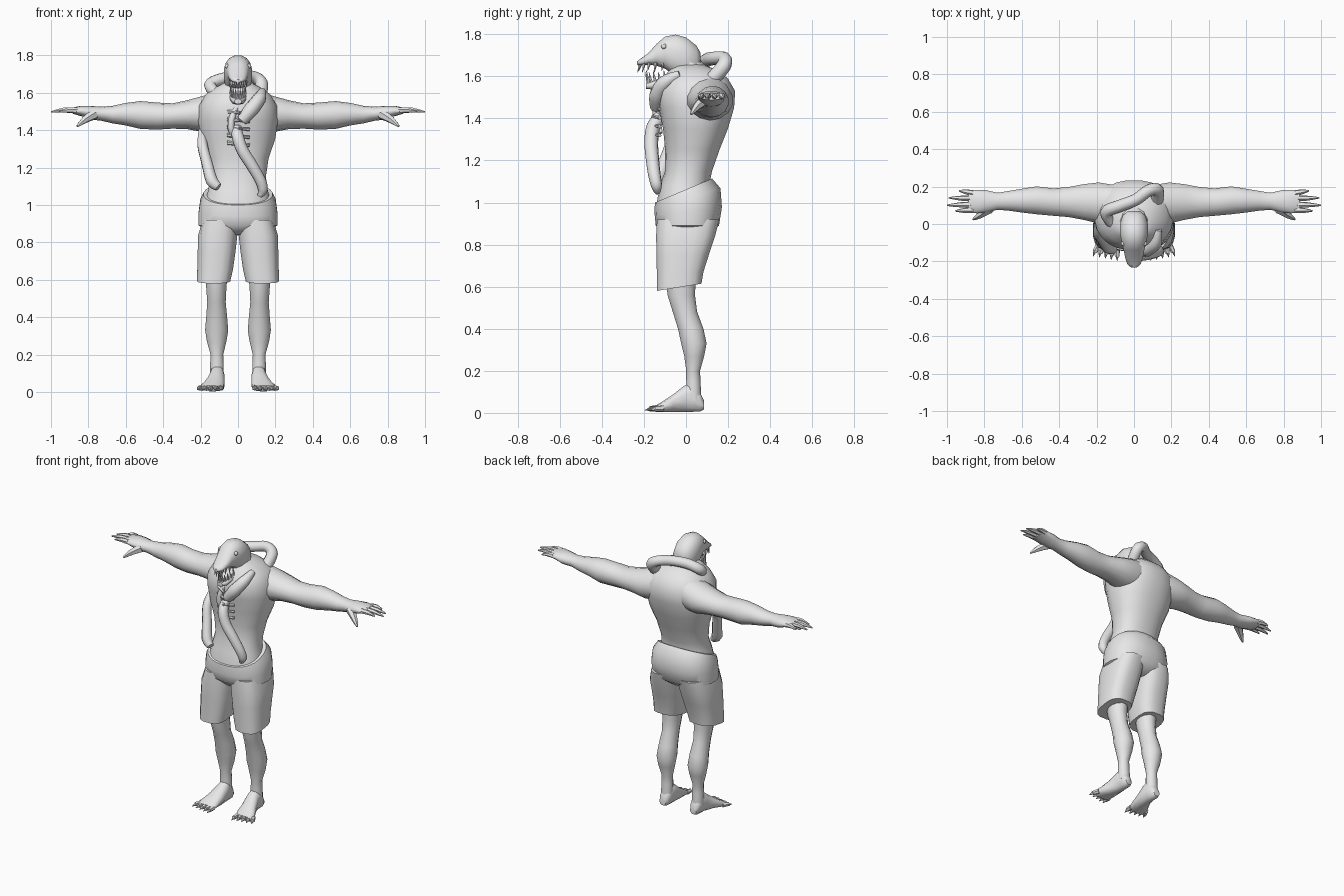
import bpy, bmesh, math
from mathutils import Vector

grey = bpy.data.materials.new("plain_grey")
grey.diffuse_color = (0.8, 0.8, 0.8, 1)


def finish(name, bm, angle=50):
    bmesh.ops.recalc_face_normals(bm, faces=bm.faces)
    me = bpy.data.meshes.new(name)
    bm.to_mesh(me)
    bm.free()
    me.shade_smooth()
    me.set_sharp_from_angle(angle=math.radians(angle))
    me.materials.append(grey)
    ob = bpy.data.objects.new(name, me)
    bpy.context.collection.objects.link(ob)
    return ob


def skin(bm, rings):
    n = len(rings[0])
    for r, q in zip(rings, rings[1:]):
        for i in range(n):
            bm.faces.new((r[i], r[(i + 1) % n], q[(i + 1) % n], q[i]))
    bm.faces.new(rings[0])
    bm.faces.new(rings[-1])


def loft(name, axis, rows, n=16, power=2.3, side=1):
    """Rounded rings (t, a0, a1, b0, b1, slope) stacked along one axis."""
    bm = bmesh.new()
    rings = []
    for row in rows:
        t, a0, a1, b0, b1 = row[:5]
        slope = row[5] if len(row) > 5 else 0
        ring = []
        for i in range(n):
            u = 2 * math.pi * (i + 0.5) / n
            c, s = math.cos(u), math.sin(u)
            c = math.copysign(abs(c) ** (2 / power), c)
            s = math.copysign(abs(s) ** (2 / power), s)
            a = (a0 + a1) / 2 + (a1 - a0) / 2 * c
            b = (b0 + b1) / 2 + (b1 - b0) / 2 * s
            k = t + slope * (b - b0)
            p = {'x': (k, a, b), 'y': (a, k, b), 'z': (a, b, k)}[axis]
            ring.append(bm.verts.new((p[0] * side, p[1], p[2])))
        rings.append(ring)
    skin(bm, rings)
    return finish(name, bm)


def sweep(bm, pts, radii, n=8, steps=4, side=1):
    """Round tube along a smoothed path."""
    P = [Vector((p[0] * side, p[1], p[2])) for p in pts]
    path = []
    for i in range(len(P) - 1):
        a, b, c, d = P[max(i - 1, 0)], P[i], P[i + 1], P[min(i + 2, len(P) - 1)]
        for k in range(steps):
            t = k / steps
            v = 0.5 * (2 * b + (c - a) * t + (2 * a - 5 * b + 4 * c - d) * t * t
                       + (3 * b - a - 3 * c + d) * t ** 3)
            path.append((v, radii[i] * (1 - t) + radii[i + 1] * t))
    path.append((P[-1], radii[-1]))
    rings, ref = [], None
    for i, (v, r) in enumerate(path):
        d = (path[min(i + 1, len(path) - 1)][0] - path[max(i - 1, 0)][0]).normalized()
        if ref is None:
            ref = d.orthogonal()
        ref = (ref - d * ref.dot(d)).normalized()
        o = d.cross(ref)
        rings.append([bm.verts.new(v + r * (math.cos(2 * math.pi * j / n) * ref
                                            + math.sin(2 * math.pi * j / n) * o))
                      for j in range(n)])
    skin(bm, rings)


def tube(name, pts, radii, **kw):
    bm = bmesh.new()
    sweep(bm, pts, radii, **kw)
    return finish(name, bm)


def spikes(name, pairs, n=6, side=1):
    """Group of tapered spikes: (base, tip, base radius, tip radius)."""
    bm = bmesh.new()
    for a, b, r0, r1 in pairs:
        sweep(bm, [a, b], [r0, r1], n=n, steps=1, side=side)
    return finish(name, bm)


# Torso
loft("torso", 'z', [
    (1.00, -.18, .18, -.14, .13), (1.08, -.16, .16, -.125, .11),
    (1.15, -.15, .15, -.10, .125), (1.25, -.165, .165, -.10, .16),
    (1.35, -.20, .20, -.11, .20), (1.45, -.215, .215, -.13, .23),
    (1.53, -.21, .21, -.14, .235), (1.59, -.175, .175, -.11, .20),
    (1.63, -.12, .12, -.08, .15), (1.66, -.06, .06, -.06, .07)], n=24)

# Neck
tube("neck", [(0, .06, 1.54), (0, .02, 1.61), (0, -.01, 1.68)], [.11, .085, .065], n=12)

# Shorts: hips with a waistline rising to the back, then two legs
loft("shorts_hips", 'z', [
    (.84, -.12, .12, -.09, .09), (.89, -.212, .212, -.145, .158),
    (.94, -.212, .212, -.15, .172, .12), (.98, -.203, .203, -.15, .165, .28),
    (1.00, -.185, .185, -.148, .125, .42)], n=24)

for side, word in ((-1, "left"), (1, "right")):
    loft(word + "_shorts_leg", 'z', [
        (.58, .04, .22, -.14, .075, .16), (.65, .025, .219, -.14, .085, .1),
        (.75, .012, .217, -.142, .11), (.84, .002, .214, -.144, .14),
        (.92, .0, .19, -.14, .16)], power=2.8, side=side)

    # Bare leg
    loft(word + "_leg", 'z', [
        (.06, .075, .15, .0, .075), (.15, .075, .15, .0, .07),
        (.20, .078, .148, .0, .068), (.27, .06, .168, -.01, .088),
        (.33, .05, .178, -.025, .10), (.40, .056, .172, -.04, .085),
        (.48, .064, .166, -.065, .055), (.56, .06, .172, -.09, .045),
        (.66, .05, .18, -.1, .05)], n=12, power=2, side=side)

    # Foot with clawed toes
    loft(word + "_foot", 'y', [
        (.085, .09, .135, .015, .06), (.065, .078, .145, .005, .10),
        (.03, .073, .15, .003, .15), (-.01, .07, .155, .003, .13),
        (-.06, .07, .175, .003, .09), (-.11, .073, .2, .003, .056),
        (-.145, .082, .2, .005, .035)], n=12, side=side)
    toes = []
    for i in range(5):
        x = .09 + .025 * i
        y = -.135 + .006 * i
        toes.append(((x, y, .022), (x + .008 * i * .6, y - .038, .02), .016, .013))
        toes.append(((x + .0048 * i, y - .03, .02), (x + .007 * i, y - .062, .012), .012, .001))
    spikes(word + "_toes", toes, side=side)

    # Arm from inside the shoulder to the palm
    loft(word + "_arm", 'x', [
        (.10, .0, .21, 1.39, 1.61), (.19, .0, .225, 1.39, 1.582),
        (.27, .02, .215, 1.405, 1.56), (.35, .035, .20, 1.408, 1.543),
        (.43, .042, .192, 1.403, 1.547), (.52, .05, .203, 1.406, 1.555),
        (.60, .06, .19, 1.425, 1.545), (.67, .07, .178, 1.436, 1.53),
        (.73, .075, .168, 1.45, 1.525), (.79, .06, .182, 1.457, 1.53),
        (.84, .055, .183, 1.475, 1.53), (.885, .062, .18, 1.488, 1.52)],
        n=14, power=2, side=side)

    # Fingers and thumb
    bm = bmesh.new()
    for y0, y1, x1 in ((.075, .07, .955), (.105, .1, 1.0), (.136, .14, .99), (.165, .178, .935)):
        sweep(bm, [(.86, y0, 1.505), ((.86 + x1) / 2, (y0 + y1) / 2, 1.507), (x1, y1, 1.497)],
              [.017, .014, .004], n=6, steps=2, side=side)
    sweep(bm, [(.77, .085, 1.485), (.82, .05, 1.455), (.86, .025, 1.42)],
          [.03, .02, .006], n=6, steps=2, side=side)
    finish(word + "_fingers", bm)

    # Eye
    bm = bmesh.new()
    bmesh.ops.create_uvsphere(bm, u_segments=8, v_segments=6, radius=.013)
    bmesh.ops.translate(bm, verts=bm.verts, vec=(.058 * side, -.105, 1.742))
    finish(word + "_eye", bm)

# Skull and upper snout
loft("head", 'y', [
    (.07, -.03, .03, 1.64, 1.71), (.05, -.06, .06, 1.60, 1.747),
    (0, -.076, .076, 1.58, 1.787), (-.05, -.077, .077, 1.60, 1.80),
    (-.10, -.066, .066, 1.635, 1.79), (-.14, -.056, .056, 1.65, 1.755),
    (-.18, -.048, .048, 1.655, 1.71), (-.215, -.036, .036, 1.652, 1.685),
    (-.232, -.016, .016, 1.655, 1.672)], n=16)

# Open lower jaw
loft("lower_jaw", 'y', [
    (.01, -.06, .06, 1.56, 1.65), (-.05, -.056, .056, 1.555, 1.625),
    (-.11, -.046, .046, 1.55, 1.597), (-.16, -.038, .038, 1.537, 1.578),
    (-.19, -.02, .02, 1.54, 1.566)], n=12)

# Pointed teeth along both jaw rims
teeth = []
for i in range(-5, 6):
    u = i / 5 * math.pi / 2
    x, y = math.sin(u), math.cos(u)
    teeth.append(((.043 * x, -.11 - .108 * y, 1.665), (.043 * x, -.115 - .115 * y, 1.618 + .008 * (i % 2)), .009, .001))
    teeth.append(((.038 * x, -.10 - .08 * y, 1.578 - .01 * y + .015 * (1 - y)),
                  (.04 * x, -.105 - .088 * y, 1.62 + .008 * (i % 2)), .008, .001))
spikes("teeth", teeth, n=5)

# Tentacle draped behind the neck
tube("neck_tentacle", [(-.10, -.02, 1.58), (-.15, .06, 1.64), (-.08, .095, 1.675), (.01, .13, 1.685),
                       (.08, .18, 1.685), (.125, .18, 1.65), (.12, .12, 1.58)],
     [.028, .033, .033, .032, .032, .035, .035], n=10)

# Tentacle from the shoulder down to the chest
tube("shoulder_tentacle", [(.13, -.03, 1.61), (.115, -.10, 1.57), (.07, -.135, 1.51), (.02, -.14, 1.45)],
     [.018, .035, .04, .03], n=10)

# Long tentacle hanging over the belly
tube("belly_tentacle", [(-.01, -.12, 1.41), (0, -.155, 1.36), (.025, -.165, 1.29), (.075, -.16, 1.21),
                        (.12, -.15, 1.13), (.132, -.14, 1.08), (.115, -.135, 1.045)],
     [.03, .033, .033, .032, .03, .027, .012], n=10)

# Tentacle on the flank
tube("flank_tentacle", [(-.19, .02, 1.40), (-.19, -.05, 1.32), (-.165, -.09, 1.22),
                        (-.14, -.125, 1.13), (-.105, -.14, 1.095)],
     [.02, .028, .03, .033, .022], n=10)

# Chest maw: upright lips crossed by bony claws
tube("maw_lips", [(0, -.12, 1.54), (-.03, -.14, 1.47), (-.035, -.14, 1.40), (0, -.12, 1.33)],
     [.01, .018, .018, .01], n=8)
claws = []
for i in range(5):
    z = 1.50 - .042 * i
    claws.append(((-.055, -.125, z), (.01, -.16, z - .008), .012, .008))
    claws.append(((.06, -.125, z - .012), (.0, -.16, z - .008), .01, .004))
spikes("maw_claws", claws)
